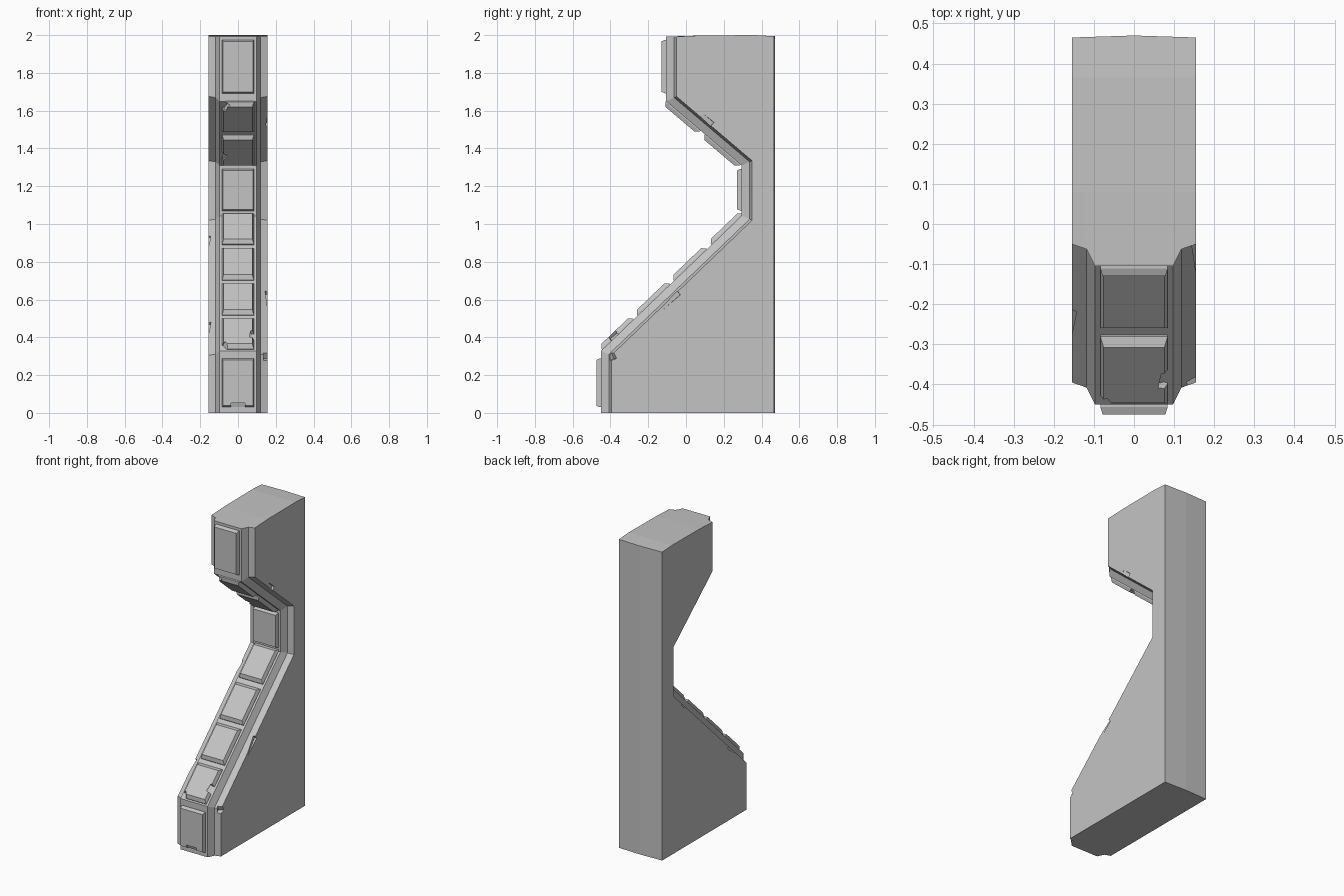
import bpy, bmesh
from mathutils import Vector, Euler

old = bpy.data.objects.get("Cube")
if old:
    bpy.data.objects.remove(old, do_unlink=True)

stone = bpy.data.materials.new("grey stone")
stone.use_nodes = True
GREY = (0.55, 0.55, 0.55, 1)
stone.diffuse_color = GREY
stone.node_tree.nodes["Principled BSDF"].inputs["Base Color"].default_value = GREY

# Front edge of the buttress as (y, z), bottom to top
PATH = [Vector(p) for p in [(-0.395, 0), (-0.395, 0.305), (0.35, 1.02),
                            (0.35, 1.335), (-0.05, 1.675), (-0.05, 1.992)]]


def outward(i):
    d = (PATH[i + 1] - PATH[i]).normalized()
    return Vector((-d.y, d.x))


def offset_path(dist):
    """Move the front edge outward with mitred corners."""
    out = []
    for i, p in enumerate(PATH):
        a = outward(max(i - 1, 0))
        b = outward(min(i, len(PATH) - 2))
        out.append(p + (a + b) * dist / (1 + a.dot(b)))
    return out


def make_object(name, bm):
    bmesh.ops.recalc_face_normals(bm, faces=bm.faces)
    mesh = bpy.data.meshes.new(name)
    bm.to_mesh(mesh)
    bm.free()
    mesh.materials.append(stone)
    obj = bpy.data.objects.new(name, mesh)
    bpy.context.collection.objects.link(obj)
    return obj


def chip(obj, cuts):
    """Knock small notches out with rotated blocks: (centre, size, rotation)."""
    cutters = []
    for centre, size, rot in cuts:
        bm = bmesh.new()
        bmesh.ops.create_cube(bm, size=1)
        for v in bm.verts:
            co = Vector([a * b for a, b in zip(v.co, size)])
            co.rotate(Euler(rot))
            v.co = co + Vector(centre)
        cutter = make_object("chip_cutter", bm)
        cutter.hide_render = True
        mod = obj.modifiers.new("chip", "BOOLEAN")
        mod.operation = "DIFFERENCE"
        mod.solver = "EXACT"
        mod.object = cutter
        cutters.append(cutter)
    bpy.context.view_layer.update()
    deps = bpy.context.evaluated_depsgraph_get()
    obj_mesh = bpy.data.meshes.new_from_object(obj.evaluated_get(deps))
    obj.modifiers.clear()
    obj.data = obj_mesh
    for c in cutters:
        bpy.data.objects.remove(c, do_unlink=True)


# Buttress body: side profiles lofted across the width, stepping out to the rib
bm = bmesh.new()
rings = []
for x, step in [(-0.155, 0), (-0.118, 0.013), (-0.097, 0.055), (0, 0.055),
                (0.097, 0.055), (0.118, 0.013), (0.155, 0)]:
    back = 0.47 - 0.005 * abs(x) / 0.155
    outline = offset_path(step) + [Vector((0.08, 1.998)), Vector((0.365, 2.0)),
                                   Vector((back, 1.994)), Vector((back, 0))]
    rings.append([bm.verts.new((x, p.x, p.y)) for p in outline])
for r, s in zip(rings, rings[1:]):
    for i in range(len(r)):
        j = (i + 1) % len(r)
        bm.faces.new((r[i], r[j], s[j], s[i]))
bm.faces.new(rings[0])
bm.faces.new(rings[-1])
body = make_object("buttress_body", bm)

# Worn spots along the outer edges
chip(body, [((0.165, -0.09, 0.605), (0.03, 0.12, 0.05), (0.72, 0, 0.15)),
            ((-0.165, -0.25, 0.46), (0.03, 0.08, 0.05), (0.72, 0, -0.2)),
            ((-0.165, 0.23, 0.92), (0.03, 0.07, 0.04), (0.72, 0, -0.2)),
            ((0.165, -0.405, 0.315), (0.05, 0.05, 0.08), (0.4, 0, 0.5)),
            ((0.165, 0.11, 1.545), (0.03, 0.07, 0.04), (-0.7, 0, 0.2))])

# Raised panels: path segment, lower z, upper z
rib = offset_path(0.055)
PANELS = [("base", 0, 0.03, 0.288), ("slope_1", 1, 0.335, 0.495),
          ("slope_2", 1, 0.515, 0.68), ("slope_3", 1, 0.70, 0.867),
          ("slope_4", 1, 0.89, 1.05), ("middle", 2, 1.07, 1.292),
          ("overhang_1", 3, 1.315, 1.475), ("overhang_2", 3, 1.495, 1.65),
          ("top", 4, 1.692, 1.975)]
panels = {}
for name, seg, low, high in PANELS:
    a, b = rib[seg], rib[seg + 1]
    n = outward(seg)
    along = (b - a).normalized()
    ends = [a.lerp(b, (z - a.y) / (b.y - a.y)) for z in (low, high)]
    sloped = seg in (1, 3)
    bm = bmesh.new()
    loops = []
    for height, inset in [(-0.02, 0), (0.006, 0), (0.025, 0.012 if sloped else 0.008)]:
        w = 0.084 - inset * 0.7
        p = ends[0] + n * height + along * inset * (1.6 if sloped else 1)
        q = ends[1] + n * height - along * inset * (1.6 if sloped else 1)
        loops.append([bm.verts.new((x, c.x, c.y)) for x, c in
                      [(-w, p), (w, p), (w, q), (-w, q)]])
    for r, s in zip(loops, loops[1:]):
        for i in range(4):
            j = (i + 1) % 4
            bm.faces.new((r[i], r[j], s[j], s[i]))
    bm.faces.new(loops[0])
    bm.faces.new(loops[-1])
    panels[name] = make_object("panel_" + name, bm)

# Broken edges on a few panels
chip(panels["base"], [((0, -0.475, 0.035), (0.075, 0.03, 0.035), (0.3, 0, 0))])
chip(panels["slope_1"], [((0.085, -0.39, 0.415), (0.04, 0.05, 0.05), (0.78, 0.5, 0.3)),
                         ((-0.085, -0.46, 0.35), (0.06, 0.05, 0.05), (0.78, 0, 0.7))])
chip(panels["overhang_1"], [((-0.085, 0.20, 1.35), (0.04, 0.05, 0.05), (-0.7, 0.4, 0.3))])
chip(panels["overhang_2"], [((-0.085, -0.10, 1.63), (0.06, 0.05, 0.05), (-0.7, 0, 0.7))])
